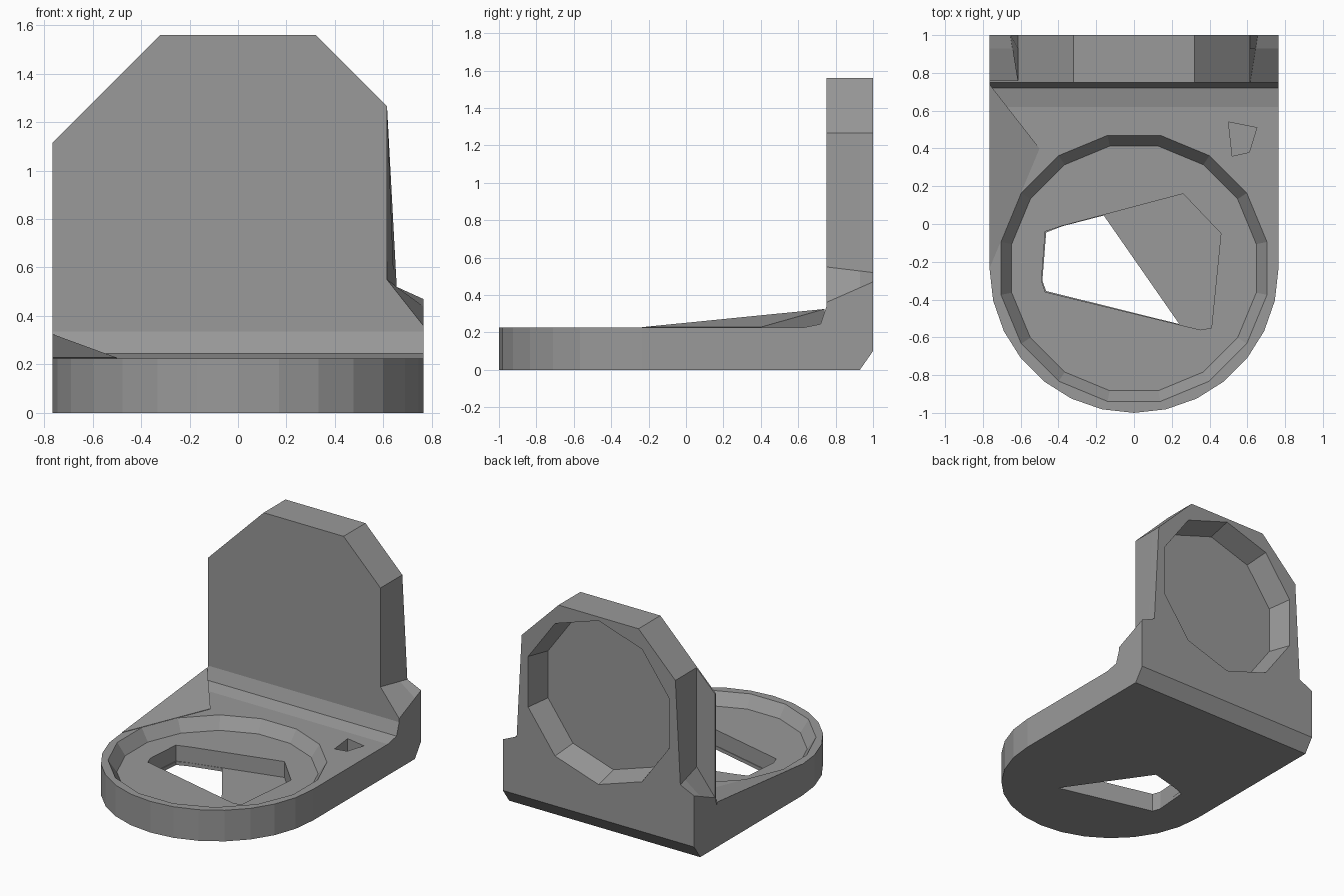
import bpy, bmesh
from math import sin, cos, pi

if "Cube" in bpy.data.objects:
    bpy.data.objects.remove(bpy.data.objects["Cube"])

GREY = bpy.data.materials.new("dark_grey")
GREY.diffuse_color = (0.32, 0.32, 0.32, 1)
GREY.use_nodes = True
GREY.node_tree.nodes["Principled BSDF"].inputs["Base Color"].default_value = GREY.diffuse_color


def loft(name, rings):
    """Closed solid through equal-length rings of 3D points."""
    bm = bmesh.new()
    vs = [[bm.verts.new(p) for p in r] for r in rings]
    n = len(vs[0])
    for a, b in zip(vs, vs[1:]):
        for i in range(n):
            j = (i + 1) % n
            bm.faces.new((a[i], a[j], b[j], b[i]))
    bm.faces.new(vs[0][::-1])
    bm.faces.new(vs[-1])
    bmesh.ops.recalc_face_normals(bm, faces=bm.faces)
    me = bpy.data.meshes.new(name)
    bm.to_mesh(me)
    bm.free()
    me.materials.append(GREY)
    ob = bpy.data.objects.new(name, me)
    bpy.context.collection.objects.link(ob)
    return ob


def prism(name, outline, z0, z1):
    return loft(name, [[(x, y, z) for x, y in outline] for z in (z0, z1)])


def circle(n, r, cx, cy, off=0.0):
    return [(cx + r * cos(2 * pi * (i + off) / n), cy + r * sin(2 * pi * (i + off) / n))
            for i in range(n)]


def cut(target, cutter):
    cutter.hide_render = True
    m = target.modifiers.new(cutter.name, 'BOOLEAN')
    m.operation = 'DIFFERENCE'
    m.solver = 'EXACT'
    m.object = cutter
    bpy.context.view_layer.objects.active = target
    bpy.ops.object.modifier_apply(modifier=m.name)
    bpy.data.objects.remove(cutter)


W, CY, TOP = 0.765, -0.235, 0.225

# Base plate with a faceted round front
arc = [(W * cos(pi * i / 14), CY - W * sin(pi * i / 14)) for i in range(15)]
base = prism("base_plate", [(-W, 0.75), (W, 0.75)] + arc, 0, TOP)

# Shallow round recess, angular well, and the opening through the floor
cut(base, loft("recess_cutter", [[(x, y, z) for x, y in circle(16, r, 0, CY, 0.5)]
                                 for r, z in ((0.66, 0.14), (0.735, 0.25))]))
cut(base, prism("well_cutter", [(-0.49, -0.30), (-0.47, -0.04), (-0.38, -0.01), (0.26, 0.16),
                                (0.46, -0.05), (0.41, -0.55), (0.35, -0.56), (-0.47, -0.36)],
                0.025, 0.3))
cut(base, prism("opening_cutter", [(-0.485, -0.30), (-0.465, -0.045), (-0.38, -0.012),
                                   (-0.16, 0.045), (0.24, -0.53), (-0.465, -0.355)],
                -0.1, 0.1))
# Small socket beside the recess
cut(base, prism("socket_cutter", [(0.5, 0.54), (0.65, 0.51), (0.61, 0.38), (0.52, 0.36)],
                0.13, 0.3))

# Upright plate: front and back outlines differ slightly, rear bottom edge chamfered
half_front = [(W, 0), (W, 0.36), (0.615, 0.55), (0.615, 1.265), (0.32, 1.56)]
half_back = [(W, 0), (W, 0.47), (0.655, 0.52), (0.615, 1.265), (0.32, 1.56)]


def ring(y, lift=0):
    t = (y - 0.75) / 0.25
    half = [(a + (c - a) * t, b + (d - b) * t) for (a, b), (c, d) in zip(half_front, half_back)]
    half[0] = (W, lift)
    return [(x, y, z) for x, z in half] + [(-x, y, z) for x, z in reversed(half)]


upright = loft("upright_plate", [ring(0.75), ring(0.93), ring(1.0, 0.1)])

# Round pocket in the back of the upright
cut(upright, loft("pocket_cutter", [[(x, y, z) for x, z in circle(10, r, 0, 0.94, 0.5)]
                                    for r, y in ((0.55, 0.83), (0.6, 1.03))]))

# Thin fin extending the front face to the left edge
fin = [(-0.615, 1.265), (-W, 1.115), (-W, 0.33), (-0.615, 0.5)]
loft("left_fin", [[(x, y, z) for x, z in fin] for y in (0.75, 0.76)])

# Fillet between base and upright
fillet = [(0.62, TOP), (0.72, 0.245), (0.75, 0.335), (0.75, TOP)]
loft("corner_fillet", [[(x, y, z) for y, z in fillet] for x in (-W, W)])

# Low sloping side rib on the left
loft("side_rib", [[(-W, 0.74, TOP), (-W, CY, TOP), (-0.50, 0.40, TOP)],
                  [(-W, 0.74, 0.325), (-W, CY, TOP + 0.003), (-0.50, 0.40, TOP + 0.003)]])
